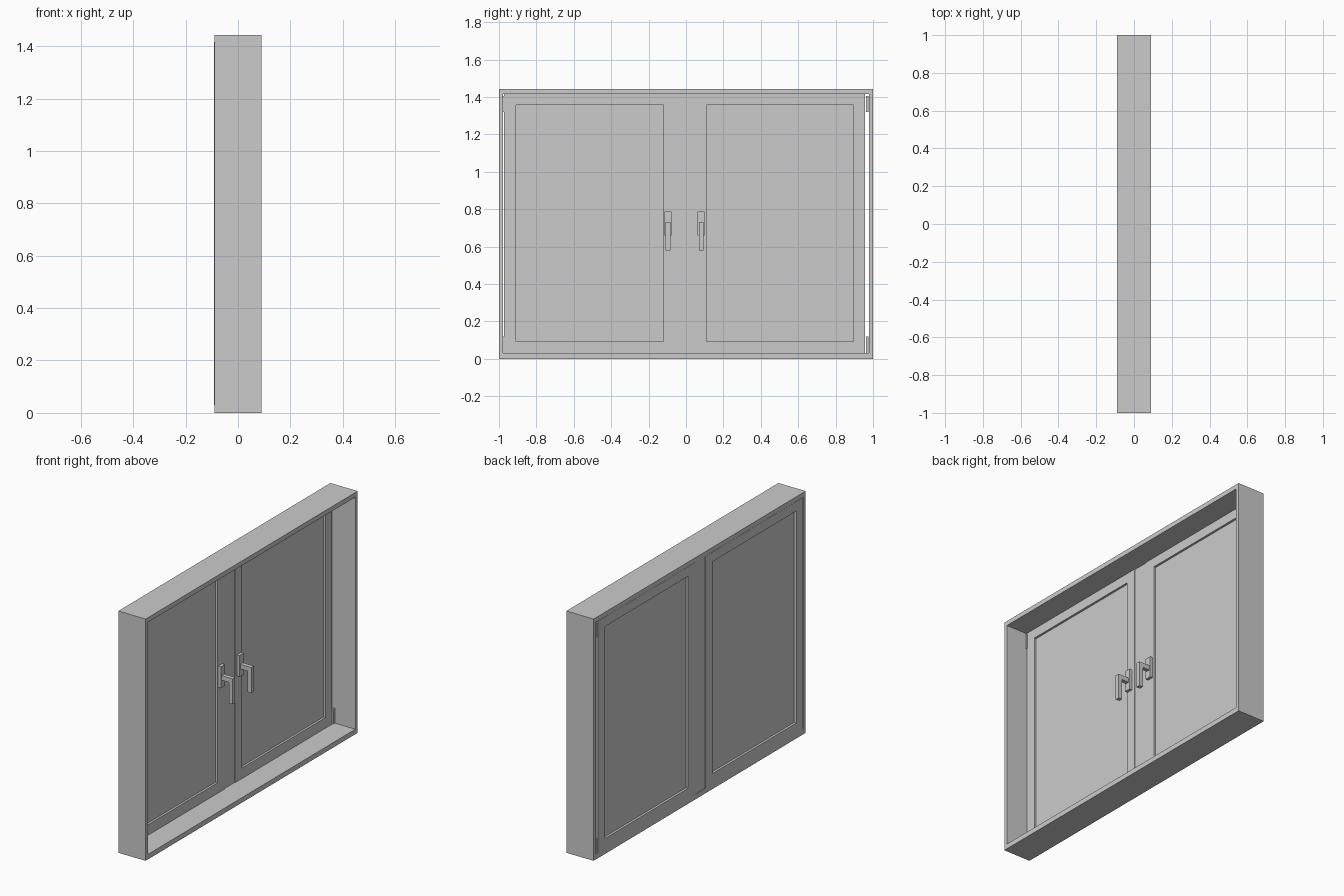
import bpy

if "Cube" in bpy.data.objects:
    bpy.data.objects.remove(bpy.data.objects["Cube"])


def box(name, x, y, z):
    """Axis-aligned box from (min, max) pairs."""
    bpy.ops.mesh.primitive_cube_add(size=1, location=[(a + b) / 2 for a, b in (x, y, z)])
    ob = bpy.context.object
    ob.name = name
    ob.scale = [b - a for a, b in (x, y, z)]
    bpy.ops.object.transform_apply(location=False, rotation=False, scale=True)
    return ob


def ring(name, x, outer, inner):
    """Rectangular frame in the yz plane; outer/inner = (y0, y1, z0, z1)."""
    def corners(r, px):
        y0, y1, z0, z1 = r
        return [(px, y0, z0), (px, y1, z0), (px, y1, z1), (px, y0, z1)]
    # four loops: outer back, outer front, inner front, inner back
    loops = [corners(outer, x[0]), corners(outer, x[1]),
             corners(inner, x[1]), corners(inner, x[0])]
    faces = []
    for l in range(4):
        m = (l + 1) % 4
        for i in range(4):
            j = (i + 1) % 4
            faces.append((l * 4 + i, l * 4 + j, m * 4 + j, m * 4 + i))
    me = bpy.data.meshes.new(name)
    me.from_pydata([v for lp in loops for v in lp], [], faces)
    ob = bpy.data.objects.new(name, me)
    bpy.context.collection.objects.link(ob)
    return ob


SASH_X = (-0.091, -0.05)
Z0, Z1 = 0.03, 1.415

# Deep outer casing
ring("window_frame", (-0.09, 0.09), (-1, 1, 0, 1.443), (-0.978, 0.978, Z0, Z1))

# Centre post, slightly recessed from the sashes
box("centre_post", (-0.087, -0.054), (-0.055, 0.045), (Z0, Z1))

# Two sashes with glass, handle and hinges
leaves = (("left", (-0.972, -0.055), (-0.91, -0.12), -0.096, -0.976),
          ("right", (0.045, 0.958), (0.11, 0.895), 0.081, 0.97))
for side, sash, pane, hy, hinge_y in leaves:
    ring(side + "_sash", SASH_X, (*sash, Z0, Z1), (*pane, 0.093, 1.358))
    box(side + "_glass", (-0.077, -0.063), pane, (0.093, 1.358))

    # Handle: plate, neck and hanging lever
    box(side + "_handle_plate", (-0.05, -0.032), (hy - 0.019, hy + 0.019), (0.66, 0.787))
    box(side + "_handle_neck", (-0.032, 0.015), (hy - 0.0125, hy + 0.0125), (0.705, 0.732))
    box(side + "_handle_lever", (0.015, 0.04), (hy - 0.0125, hy + 0.0125), (0.58, 0.732))

    # Hinges bridging sash and casing
    for level, z in (("lower", (Z0, 0.12)), ("upper", (1.32, 1.405))):
        box(f"{side}_{level}_hinge", (-0.085, -0.045), (hinge_y - 0.007, hinge_y + 0.007), z)
